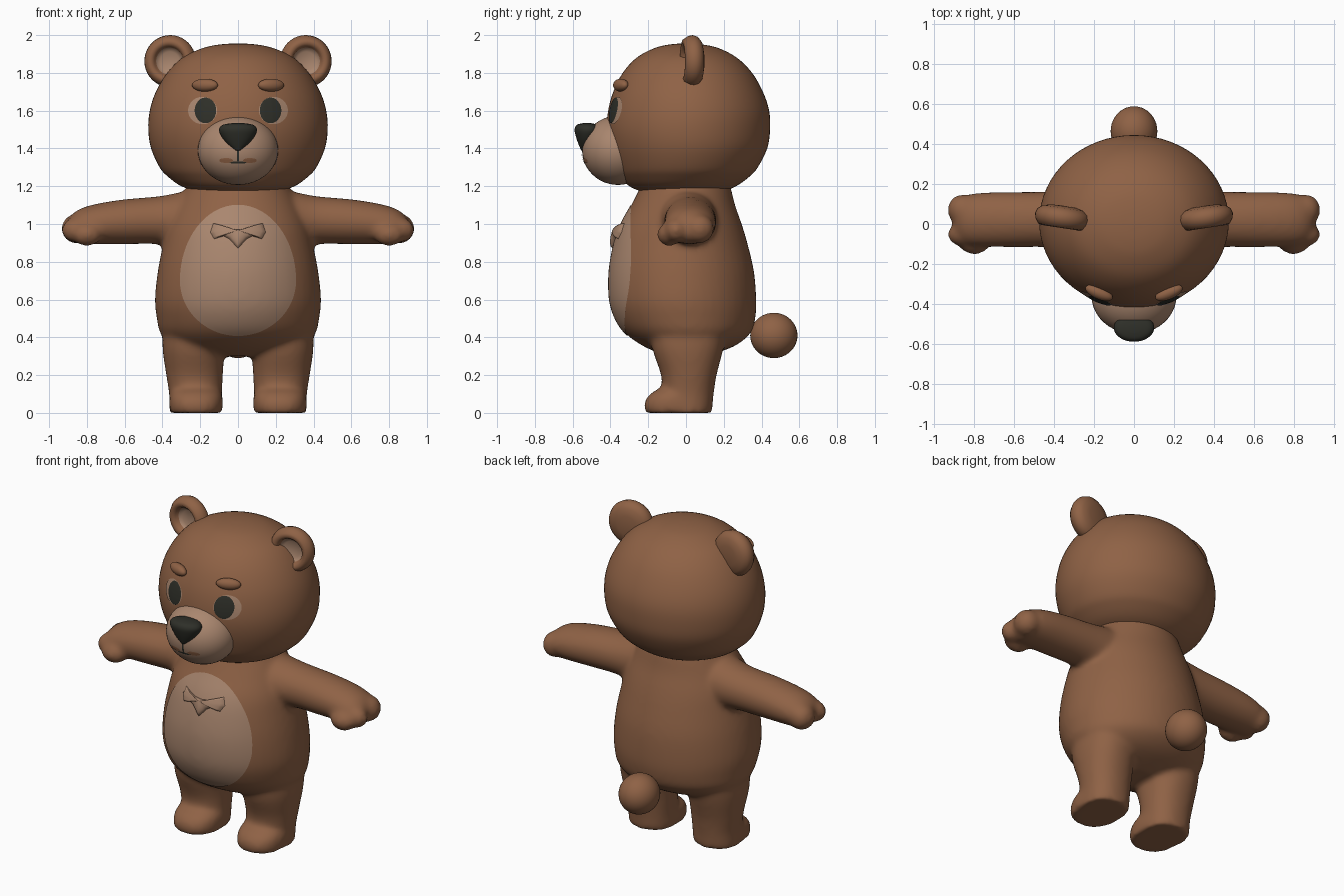
import bpy, bmesh, math
from mathutils import Vector, Matrix
from mathutils.bvhtree import BVHTree

if "Cube" in bpy.data.objects:
    bpy.data.objects.remove(bpy.data.objects["Cube"])


def material(name, rgb):
    m = bpy.data.materials.new(name)
    m.diffuse_color = (*rgb, 1)
    m.use_nodes = True
    m.node_tree.nodes["Principled BSDF"].inputs["Base Color"].default_value = m.diffuse_color
    return m


BROWN = material("brown fur", (0.275, 0.122, 0.060))
TAN = material("tan fur", (0.400, 0.240, 0.158))
DARK = material("dark nose", (0.028, 0.029, 0.022))


def finish(name, bm, *mats):
    bmesh.ops.recalc_face_normals(bm, faces=bm.faces)
    for f in bm.faces:
        f.smooth = True
    me = bpy.data.meshes.new(name)
    bm.to_mesh(me)
    bm.free()
    for m in mats:
        me.materials.append(m)
    ob = bpy.data.objects.new(name, me)
    bpy.context.collection.objects.link(ob)
    return ob


def curve_rings(r, n=4):
    """Catmull-Rom interpolation between cross-sections."""
    out = []
    for i in range(len(r) - 1):
        a, b, c, d = r[max(i - 1, 0)], r[i], r[i + 1], r[min(i + 2, len(r) - 1)]
        for k in range(n):
            t = k / n
            out.append([0.5 * (2 * q + (s - p) * t + (2 * p - 5 * q + 4 * s - u) * t * t
                               + (3 * q - p - 3 * s + u) * t ** 3)
                        for p, q, s, u in zip(a, b, c, d)])
    return out + [list(r[-1])]


def loft(bm, rings, axis="z", side=1, power=2.0, n=48):
    """Closed tube through rings (cx, cy, cz, radius a, radius b)."""
    loops = []
    for cx, cy, cz, ra, rb in curve_rings(rings):
        loop = []
        for i in range(n):
            t = 2 * math.pi * i / n
            u = ra * math.copysign(abs(math.cos(t)) ** (2 / power), math.cos(t))
            v = rb * math.copysign(abs(math.sin(t)) ** (2 / power), math.sin(t))
            off = (u, v, 0) if axis == "z" else (0, u, v)
            loop.append(bm.verts.new((side * cx + off[0], cy + off[1], cz + off[2])))
        loops.append(loop)
    for a, b in zip(loops, loops[1:]):
        for i in range(n):
            j = (i + 1) % n
            bm.faces.new((a[i], a[j], b[j], b[i]))
    bm.faces.new(loops[0])
    bm.faces.new(loops[-1])


def ellipsoid(bm, centre, radii, turn=0.0):
    mat = (Matrix.Translation(centre) @ Matrix.Rotation(turn, 4, "Z")
           @ Matrix.Diagonal((*radii, 1)))
    bmesh.ops.create_uvsphere(bm, u_segments=40, v_segments=24, radius=1, matrix=mat)


def front_back(rows):
    """(z, half width, front y, back y) rows to loft rings."""
    return [(0, (f + b) / 2, z, w, (b - f) / 2) for z, w, f, b in rows]


# Body: torso, legs, feet and arms blended into one skin
bm = bmesh.new()
loft(bm, front_back([(1.30, .22, -.20, .20), (1.20, .27, -.24, .235), (1.10, .325, -.29, .26),
                     (1.00, .37, -.345, .295), (.90, .395, -.38, .325), (.75, .425, -.407, .36),
                     (.60, .44, -.405, .372), (.50, .43, -.375, .367), (.42, .41, -.32, .34),
                     (.35, .34, -.22, .25), (.30, .20, -.10, .10)]))
for s in (1, -1):
    # leg
    loft(bm, [(.24, .02, .50, .15, .20), (.237, .01, .35, .163, .19), (.23, .015, .20, .15, .147),
              (.225, .01, .10, .14, .137), (.225, .005, 0, .138, .132)], side=s, power=2.2)
    # foot
    loft(bm, [(.222, -.04, 0, .138, .175), (.222, -.04, .05, .143, .182),
              (.222, -.035, .10, .135, .155), (.222, -.03, .135, .10, .10)], side=s, power=2.4)
    # arm
    loft(bm, [(.15, 0, 1.02, .17, .18), (.30, .01, 1.02, .155, .15), (.42, .022, 1.02, .14, .127),
              (.60, .022, 1.012, .139, .119), (.75, .022, 1.0, .136, .107),
              (.84, .02, .987, .125, .092), (.89, .02, .977, .095, .062),
              (.905, .02, .972, .04, .025)], axis="x", side=s)
    # thumb and two fingers
    ellipsoid(bm, (s * .80, -.09, .945), (.08, .063, .062))
    ellipsoid(bm, (s * .86, -.052, .967), (.075, .060, .064))
    ellipsoid(bm, (s * .86, .070, .975), (.075, .080, .078))
body = finish("body", bm, BROWN)
mod = body.modifiers.new("blend", "REMESH")
mod.mode = "VOXEL"
mod.voxel_size = 0.015
mod.use_smooth_shade = True
mod = body.modifiers.new("soften", "SMOOTH")
mod.factor = 0.5
mod.iterations = 12

# Head
bm = bmesh.new()
loft(bm, front_back([(1.165, .20, -.22, .18), (1.20, .30, -.30, .265), (1.25, .37, -.345, .335),
                     (1.30, .415, -.372, .38), (1.40, .46, -.405, .43), (1.50, .475, -.42, .445),
                     (1.60, .467, -.412, .44), (1.70, .435, -.385, .407), (1.80, .375, -.335, .35),
                     (1.88, .295, -.262, .27), (1.93, .19, -.17, .175), (1.95, .10, -.09, .09),
                     (1.956, .015, -.015, .015)]), n=64)
head = finish("head", bm, BROWN)

# Muzzle
bm = bmesh.new()
ellipsoid(bm, (0, -.36, 1.39), (.213, .19, .183))
muzzle = finish("muzzle", bm, TAN)

# Nose
bm = bmesh.new()
loft(bm, [(0, -.54, 1.39, .015, .015), (0, -.53, 1.42, .052, .038), (0, -.522, 1.46, .085, .060),
          (0, -.52, 1.50, .101, .070), (0, -.523, 1.525, .080, .054), (0, -.525, 1.534, .03, .02)])
finish("nose", bm, DARK)

# Tail
bm = bmesh.new()
ellipsoid(bm, (0, .465, .41), (.117, .125, .12))
finish("tail", bm, BROWN)

# Ears: dished lathe with a tan inner face; brows
EAR = [(0, 0), (.05, -.002), (.072, -.015), (.078, -.035), (.095, -.05), (.115, -.045),
       (.133, -.018), (.138, .005), (.13, .03), (.105, .05), (.06, .06), (0, .062)]
for s, label in ((1, "left"), (-1, "right")):
    bm = bmesh.new()
    n = 40
    loops = [[bm.verts.new((r * math.cos(2 * math.pi * i / n), d, r * math.sin(2 * math.pi * i / n)))
              for i in range(n)] for r, d in EAR]
    for k, (a, b) in enumerate(zip(loops, loops[1:])):
        for i in range(n):
            j = (i + 1) % n
            bm.faces.new((a[i], a[j], b[j], b[i])).material_index = 1 if k < 2 else 0
    bmesh.ops.remove_doubles(bm, verts=bm.verts, dist=1e-5)
    ear = finish(label + "_ear", bm, BROWN, TAN)
    ear.location = (s * .36, .03, 1.862)
    ear.rotation_euler = (0, 0, s * .15)

    bm = bmesh.new()
    ellipsoid(bm, (s * .175, -.345, 1.735), (.073, .032, .034), turn=s * .4)
    finish(label + "_brow", bm, BROWN)

# Thin plates laid on the surface
bpy.context.view_layer.update()
deps = bpy.context.evaluated_depsgraph_get()
TREES = {ob.name: BVHTree.FromObject(ob, deps) for ob in (body, head, muzzle)}


def oval(rx, up, down=None, n=64):
    pts = [(math.cos(2 * math.pi * i / n), math.sin(2 * math.pi * i / n)) for i in range(n)]
    return [(rx * c, (up if s > 0 or down is None else down) * s) for c, s in pts]


def plate(name, on, centre, outline, mat, lift, bulge=0.0, rings=12):
    bm = bmesh.new()

    def place(dx, dz, t):
        x, z = centre[0] + dx, centre[1] + dz
        hit, nor, _, _ = TREES[on.name].ray_cast(Vector((x, -2, z)), Vector((0, 1, 0)))
        if nor.y > 0:
            nor = -nor
        return bm.verts.new(hit + nor * (lift + bulge * math.sqrt(max(0, 1 - t * t))))

    mid, n = place(0, 0, 0), len(outline)
    loops = [[place(x * k / rings, z * k / rings, k / rings) for x, z in outline]
             for k in range(1, rings + 1)]
    for i in range(n):
        j = (i + 1) % n
        bm.faces.new((mid, loops[0][i], loops[0][j]))
        for a, b in zip(loops, loops[1:]):
            bm.faces.new((a[i], b[i], b[j], a[j]))
    ob = finish(name, bm, mat)
    if sum(p.normal.y for p in ob.data.polygons) > 0:
        ob.data.flip_normals()


plate("belly_patch", body, (0, .70), oval(.305, .40, .29), TAN, .004, rings=24)

# Chest tuft
half = [(.05, .015), (.13, .045), (.145, 0), (.125, -.035), (.075, -.02), (.045, -.035)]
corners = [(0, .01)] + half + [(0, -.085)] + [(-x, z) for x, z in reversed(half)]
tuft = [(a[0] + (b[0] - a[0]) * k / 4, a[1] + (b[1] - a[1]) * k / 4)
        for a, b in zip(corners, corners[1:] + corners[:1]) for k in range(4)]
plate("chest_tuft", body, (0, .955), tuft, TAN, .004, bulge=.026)

# Eyes and mouth
for s, label in ((1, "left"), (-1, "right")):
    plate(label + "_eye_surround", head, (s * .186, 1.60), oval(.076, .072), TAN, .004)
    plate(label + "_eye", head, (s * .170, 1.60), oval(.056, .067), DARK, .007, bulge=.002)
    plate(label + "_mouth_corner", muzzle, (s * .062, 1.337), oval(.036, .013, n=24), BROWN, .003, rings=4)
plate("mouth_line", muzzle, (0, 1.326), oval(.045, .006, n=24), DARK, .003, rings=4)
plate("lip_crease", muzzle, (0, 1.365), oval(.006, .04, n=24), DARK, .004, rings=4)
